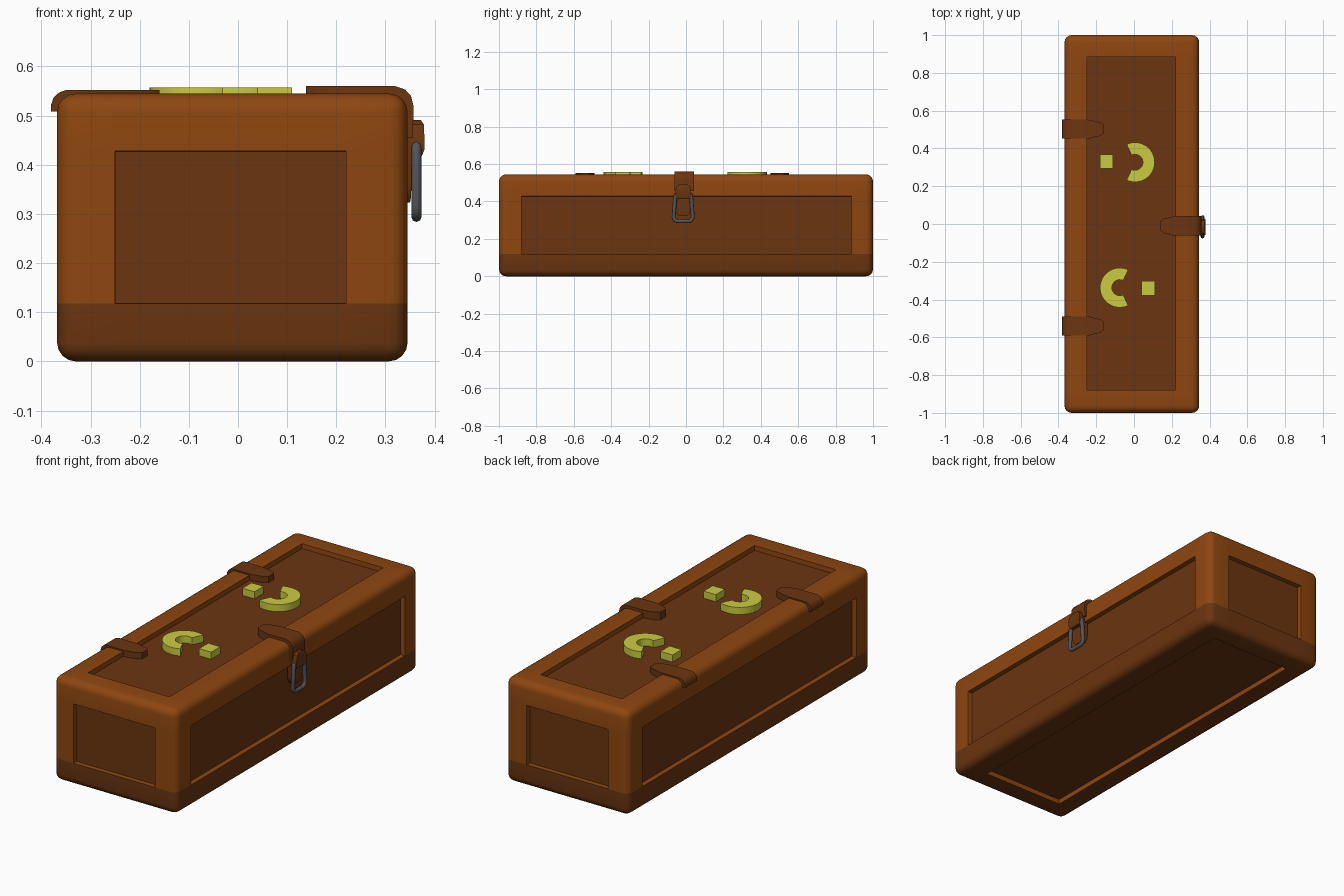
import bpy, bmesh, math
from mathutils import Vector

if "Cube" in bpy.data.objects:
    bpy.data.objects.remove(bpy.data.objects["Cube"])


def material(name, rgb):
    m = bpy.data.materials.new(name)
    m.diffuse_color = (*rgb, 1)
    m.use_nodes = True
    m.node_tree.nodes["Principled BSDF"].inputs["Base Color"].default_value = m.diffuse_color
    return m


WOOD = material("warm brown wood", (0.27, 0.062, 0.005))
DARK = material("dark brown wood", (0.147, 0.036, 0.005))
YELLOW = material("yellow inlay", (0.6, 0.6, 0.055))
STEEL = material("grey steel", (0.085, 0.09, 0.1))


def finish(name, bm, mats, smooth=35):
    bmesh.ops.recalc_face_normals(bm, faces=bm.faces)
    me = bpy.data.meshes.new(name)
    bm.to_mesh(me)
    bm.free()
    ob = bpy.data.objects.new(name, me)
    bpy.context.collection.objects.link(ob)
    for m in mats:
        me.materials.append(m)
    bpy.ops.object.select_all(action='DESELECT')
    ob.select_set(True)
    bpy.context.view_layer.objects.active = ob
    if smooth:
        bpy.ops.object.shade_smooth_by_angle(angle=math.radians(smooth))
    return ob


# Chest body: rounded box with a recessed panel on all six sides
LO, HI = Vector((-0.368, -1, 0)), Vector((0.345, 1, 0.545))
PLO, PHI = (-0.25, -0.88, 0.118), (0.22, 0.885, 0.428)
bm = bmesh.new()
bmesh.ops.create_cube(bm, size=1)
for v in bm.verts:
    for i in range(3):
        v.co[i] = HI[i] if v.co[i] > 0 else LO[i]
bmesh.ops.bevel(bm, geom=bm.edges[:], offset=0.038, segments=4,
                profile=0.5, affect='EDGES')
for i in range(3):
    for c in (PLO[i], PHI[i]):
        n = Vector((0, 0, 0))
        n[i] = 1
        bmesh.ops.bisect_plane(bm, geom=bm.verts[:] + bm.edges[:] + bm.faces[:],
                               plane_co=n * c, plane_no=n)
bm.normal_update()
panels = []
for f in bm.faces:
    c = f.calc_center_median()
    inside = sum(PLO[i] < c[i] < PHI[i] for i in range(3))
    f.material_index = 1 if c.z < PLO[2] else 0
    if inside == 2 and max(abs(a) for a in f.normal) > 0.999 and any(
            min(abs(c[i] - LO[i]), abs(c[i] - HI[i])) < 1e-4 for i in range(3)):
        panels.append(f)
walls = bmesh.ops.inset_individual(bm, faces=panels, thickness=0.001, depth=-0.025)
for f in walls['faces']:
    f.material_index = 0
for f in panels:
    f.material_index = 1
finish("chest_body", bm, (WOOD, DARK))


# Straps: stations are outer x, z, inner x, z, half width
def strap(name, stations, y):
    bm = bmesh.new()
    rings = []
    for xo, zo, xi, zi, w in stations:
        rings.append([bm.verts.new(p) for p in (
            (xo, y - w, zo), (xo, y + w, zo), (xi, y + w, zi), (xi, y - w, zi))])
    for a, b in zip(rings, rings[1:]):
        for k in range(4):
            bm.faces.new((a[k], a[(k + 1) % 4], b[(k + 1) % 4], b[k]))
    bm.faces.new(rings[0])
    bm.faces.new(rings[-1])
    return finish(name, bm, (DARK,))


hinge = [(-0.16, 0.552, -0.16, 0.515, 0.022), (-0.18, 0.552, -0.18, 0.515, 0.036),
         (-0.24, 0.552, -0.24, 0.515, 0.05), (-0.35, 0.552, -0.345, 0.52, 0.05),
         (-0.364, 0.547, -0.352, 0.518, 0.05), (-0.375, 0.537, -0.357, 0.516, 0.05),
         (-0.38, 0.523, -0.36, 0.514, 0.05), (-0.38, 0.508, -0.36, 0.508, 0.05)]
for side, y in (("rear", 0.502), ("front", -0.54)):
    strap(side + "_hinge_strap", hinge, y)

strap("clasp_strap", [
    (0.138, 0.56, 0.138, 0.52, 0.022), (0.158, 0.56, 0.158, 0.52, 0.038),
    (0.215, 0.56, 0.215, 0.52, 0.052), (0.32, 0.56, 0.31, 0.52, 0.052),
    (0.34, 0.553, 0.318, 0.517, 0.052), (0.352, 0.54, 0.325, 0.512, 0.052),
    (0.357, 0.52, 0.327, 0.505, 0.052), (0.356, 0.455, 0.327, 0.455, 0.052)], -0.01)

# Clasp tongue and the loop that holds the ring
strap("clasp_tongue", [
    (0.353, 0.47, 0.325, 0.47, 0.042), (0.353, 0.36, 0.325, 0.36, 0.042),
    (0.352, 0.335, 0.325, 0.335, 0.034), (0.35, 0.323, 0.325, 0.323, 0.02)], -0.015)
strap("clasp_loop", [
    (0.372, 0.491, 0.345, 0.491, 0.02), (0.378, 0.482, 0.345, 0.482, 0.034),
    (0.379, 0.46, 0.345, 0.46, 0.042), (0.379, 0.43, 0.345, 0.43, 0.042),
    (0.372, 0.413, 0.345, 0.413, 0.038)], -0.015)

# Steel ring: rounded rectangular loop, a little narrower at the top
cu = bpy.data.curves.new("clasp_ring", 'CURVE')
cu.dimensions = '3D'
cu.bevel_depth = 0.0105
cu.bevel_resolution = 2
sp = cu.splines.new('POLY')
pts = []
for cy, cz, start in ((0.028, 0.317, -90), (0.02, 0.423, 0),
                      (-0.02, 0.423, 90), (-0.028, 0.317, 180)):
    for k in range(4):
        a = math.radians(start + 30 * k)
        pts.append((0.363, -0.015 + cy + 0.023 * math.cos(a), cz + 0.023 * math.sin(a)))
sp.points.add(len(pts) - 1)
for p, co in zip(sp.points, pts):
    p.co = (*co, 1)
sp.use_cyclic_u = True
ring = bpy.data.objects.new("clasp_ring", cu)
bpy.context.collection.objects.link(ring)
bpy.ops.object.select_all(action='DESELECT')
ring.select_set(True)
bpy.context.view_layer.objects.active = ring
bpy.ops.object.convert(target='MESH')
ring.data.materials.clear()
ring.data.materials.append(STEEL)
bpy.ops.object.shade_smooth_by_angle(angle=math.radians(50))


# Yellow lid ornaments: plain arch and block, turned half round for the second
def plate(name, outline, turn):
    bm = bmesh.new()
    if turn:
        outline = [(-0.07 - x, -0.01 - y) for x, y in outline]
    f = bm.faces.new([bm.verts.new((x, y, 0.515)) for x, y in outline])
    top = bmesh.ops.extrude_face_region(bm, geom=[f])['geom']
    for v in top:
        if isinstance(v, bmesh.types.BMVert):
            v.co.z = 0.557
    finish(name, bm, (YELLOW,))


angles = [math.radians(-115 + 230 * k / 24) for k in range(25)]
arch = [(0.005 + 0.105 * math.cos(a), 0.327 + 0.105 * math.sin(a)) for a in angles]
arch += [(0.005 + 0.042 * math.cos(a), 0.327 + 0.042 * math.sin(a)) for a in reversed(angles)]
block = [(-0.18, 0.293), (-0.11, 0.293), (-0.11, 0.368), (-0.18, 0.368)]
for side, turn in (("rear", False), ("front", True)):
    plate(side + "_lid_arch", arch, turn)
    plate(side + "_lid_block", block, turn)
